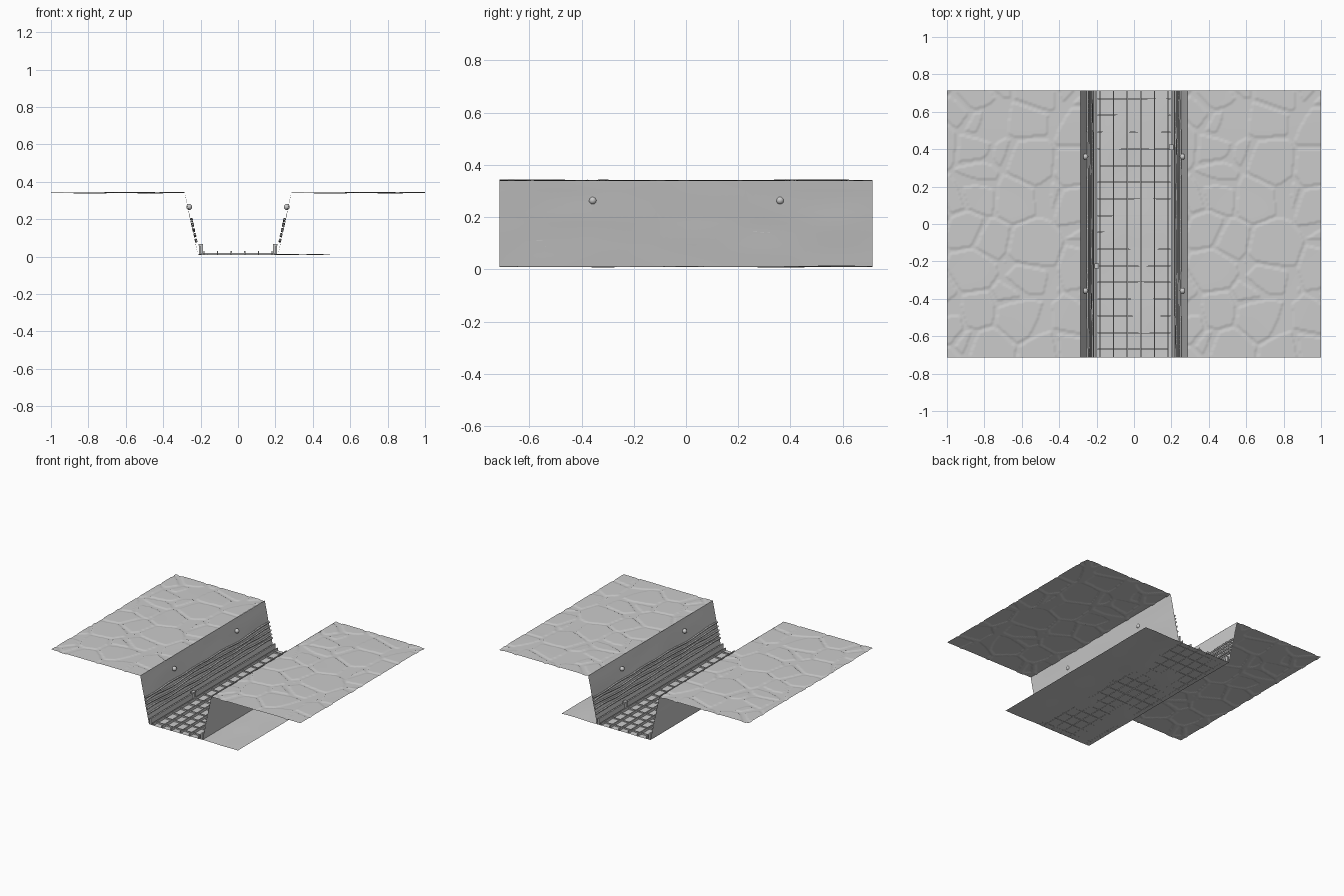
import bpy, bmesh, math, random
from mathutils import Vector, noise

if "Cube" in bpy.data.objects:
    bpy.data.objects.remove(bpy.data.objects["Cube"])

random.seed(4)
Y0, Y1 = -0.714, 0.714          # trench length
TOP, BASE = 0.343, 0.012        # plateau and floor heights
RIM, FOOT = 0.285, 0.215        # half widths at rim and foot


def wall_point(s, z, out=0.0):
    """Point on a sloping wall at height z, moved out into the trench."""
    t = (z - BASE) / (TOP - BASE)
    return s * (FOOT + (RIM - FOOT) * t - out)


def finish(name, bm, angle=30):
    bmesh.ops.recalc_face_normals(bm, faces=bm.faces)
    me = bpy.data.meshes.new(name)
    bm.to_mesh(me)
    bm.free()
    ob = bpy.data.objects.new(name, me)
    bpy.context.collection.objects.link(ob)
    bpy.context.view_layer.objects.active = ob
    ob.select_set(True)
    bpy.ops.object.shade_smooth_by_angle(angle=math.radians(angle))
    ob.select_set(False)
    return ob


def sheet(name, nu, nv, func, flip=False):
    """Open surface sampled from func(u, v)."""
    bm = bmesh.new()
    g = [[bm.verts.new(func(i / nu, j / nv)) for j in range(nv + 1)] for i in range(nu + 1)]
    for i in range(nu):
        for j in range(nv):
            f = [g[i][j], g[i + 1][j], g[i + 1][j + 1], g[i][j + 1]]
            bm.faces.new(f[::-1] if flip else f)
    me = bpy.data.meshes.new(name)
    bm.to_mesh(me)
    bm.free()
    me.shade_smooth()
    ob = bpy.data.objects.new(name, me)
    bpy.context.collection.objects.link(ob)
    return ob


def box(bm, center, size):
    vs = bmesh.ops.create_cube(bm, size=1)["verts"]
    bmesh.ops.scale(bm, vec=size, verts=vs)
    bmesh.ops.translate(bm, vec=center, verts=vs)


def cable(name, pts, radius):
    cu = bpy.data.curves.new(name, "CURVE")
    cu.dimensions = "3D"
    cu.bevel_depth = radius
    cu.bevel_resolution = 1
    cu.use_fill_caps = True
    sp = cu.splines.new("POLY")
    sp.points.add(len(pts) - 1)
    for p, co in zip(sp.points, pts):
        p.co = (*co, 1)
    ob = bpy.data.objects.new(name, cu)
    bpy.context.collection.objects.link(ob)


# cracked stone plateaus, the same slab pattern on both sides
def plateau(x_start, u, v):
    x, y = u * (1 - RIM), Y0 + v * (Y1 - Y0)
    d, _ = noise.voronoi(Vector((x * 5, y * 5, 0.3)))
    z = TOP + 0.002 * noise.noise(Vector((x * 3, y * 3, 1)))
    if d[1] - d[0] < 0.09:
        z -= 0.004
    return (x_start + x, y, z)


for side, x_start in (("left", -1.0), ("right", RIM)):
    sheet(side + "_plateau", 90, 170, lambda u, v: plateau(x_start, u, v))

# slightly uneven ground, running on under the right plateau
sheet("trench_floor", 40, 60, lambda u, v: (
    -FOOT + u * (0.5 + FOOT), Y0 + v * (Y1 - Y0),
    BASE - 0.001 + 0.004 * noise.noise(Vector((u * 4, v * 5, 7)))))

for side, s in (("left", -1), ("right", 1)):
    # sloping wall
    sheet(side + "_wall", 8, 50, lambda u, v: (
        wall_point(s, BASE + u * (TOP - BASE),
                   0.003 * math.sin(u * math.pi) * noise.noise(Vector((u * 6, v * 5, 2)))),
        Y0 + v * (Y1 - Y0), BASE + u * (TOP - BASE)), flip=s > 0)

    # sagging cables along the wall
    for k, z0 in enumerate((0.195, 0.17, 0.145, 0.115, 0.085)):
        pts = []
        for i in range(61):
            y = Y0 + (Y1 - Y0) * i / 60
            z = z0 + 0.012 * noise.noise(Vector((y * 4 * s, k * 2.3, 5)))
            pts.append((wall_point(s, z, 0.007), y, z))
        cable(f"{side}_cable_{k + 1}", pts, 0.006)

    # foot strip where wall meets floor
    bm = bmesh.new()
    box(bm, (s * 0.204, 0, 0.033), (0.010, Y1 - Y0, 0.042))
    finish(side + "_foot_strip", bm)

    # round wall lamps
    bm = bmesh.new()
    for y in (-0.357, 0.36):
        r = bmesh.ops.create_uvsphere(bm, u_segments=16, v_segments=8, radius=0.016)
        bmesh.ops.translate(bm, vec=(wall_point(s, 0.265, 0.008), y, 0.265), verts=r["verts"])
    finish(side + "_wall_lamps", bm)

    # small junction post
    bm = bmesh.new()
    y = 0.41 * s if s > 0 else -0.225
    box(bm, (s * 0.196, y, 0.035), (0.018, 0.018, 0.05))
    box(bm, (s * 0.2, y, 0.062), (0.024, 0.028, 0.008))
    finish(side + "_junction_post", bm)

# long floor rails
bm = bmesh.new()
for i in range(6):
    box(bm, (-0.182 + i * 0.0728, 0, 0.019), (0.007, Y1 - Y0, 0.019))
finish("floor_rails", bm)

# low cross ties between the rails
bm = bmesh.new()
n = 16
for i in range(n):
    y = Y0 + (i + 0.5) * (Y1 - Y0) / n
    box(bm, (0, y, 0.0145), (0.39, 0.008, 0.010))
finish("floor_cross_ties", bm)
